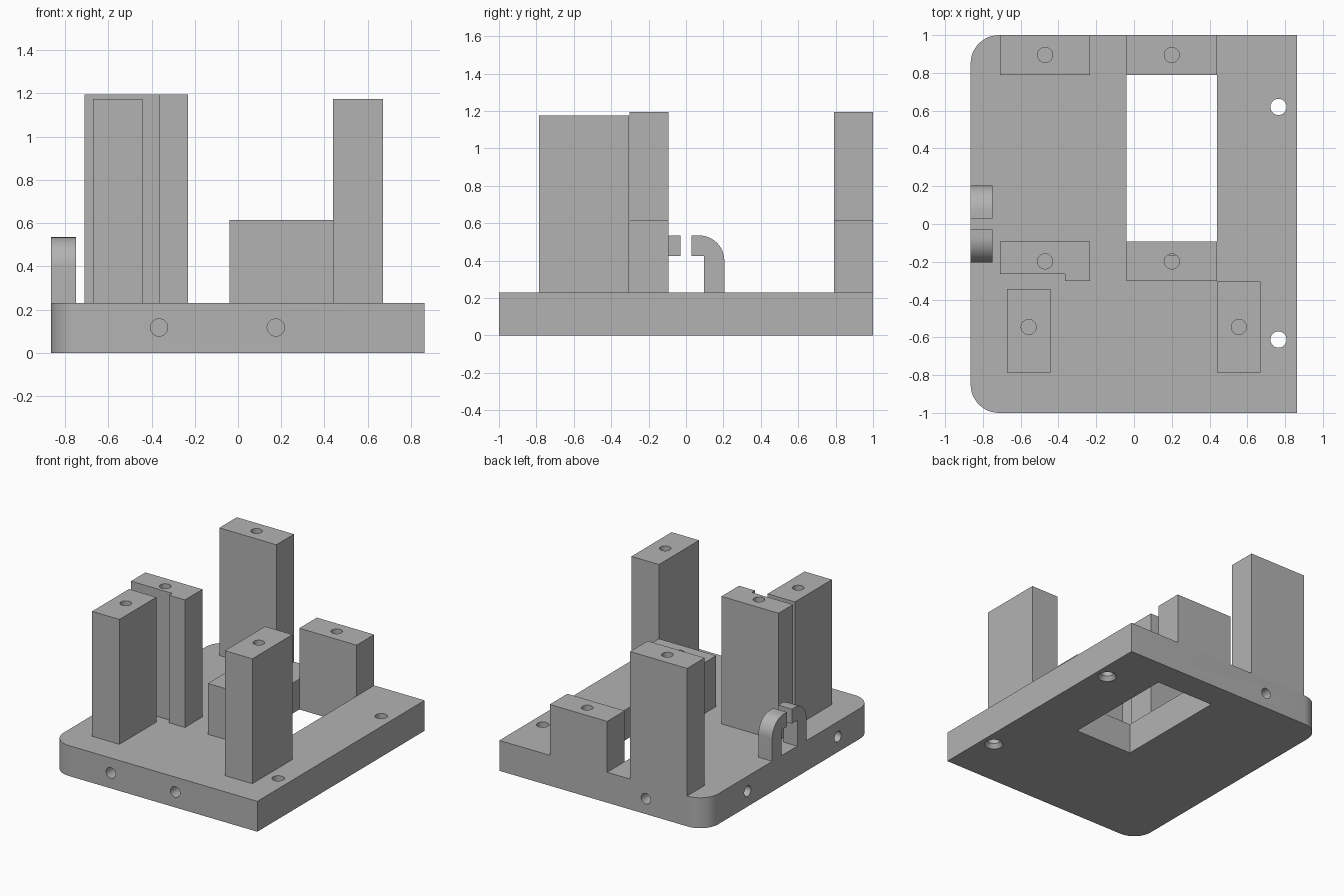
import bpy, bmesh, math
from mathutils import Vector

cube = bpy.data.objects.get("Cube")
if cube:
    bpy.data.objects.remove(cube, do_unlink=True)

grey = bpy.data.materials.new("plain grey")
grey.use_nodes = True
colour = (0.45, 0.45, 0.45, 1)
grey.diffuse_color = colour
grey.node_tree.nodes["Principled BSDF"].inputs["Base Color"].default_value = colour

PLATE_TOP = 0.23
HOLE_R = 0.04


def prism(name, outline, direction):
    """Extrude a closed outline of 3D points along a direction."""
    bm = bmesh.new()
    base = bm.faces.new([bm.verts.new(p) for p in outline])
    out = bmesh.ops.extrude_face_region(bm, geom=[base])["geom"]
    moved = [g for g in out if isinstance(g, bmesh.types.BMVert)]
    bmesh.ops.translate(bm, verts=moved, vec=direction)
    bmesh.ops.recalc_face_normals(bm, faces=bm.faces)
    mesh = bpy.data.meshes.new(name)
    bm.to_mesh(mesh)
    bm.free()
    mesh.materials.append(grey)
    obj = bpy.data.objects.new(name, mesh)
    bpy.context.collection.objects.link(obj)
    return obj


def box(name, x0, x1, y0, y1, z0, z1):
    corners = [(x0, y0, z0), (x1, y0, z0), (x1, y1, z0), (x0, y1, z0)]
    return prism(name, corners, (0, 0, z1 - z0))


def rod(start, end, r1=HOLE_R, r2=HOLE_R):
    """Round cutter running between two points."""
    start, end = Vector(start), Vector(end)
    axis = end - start
    bpy.ops.mesh.primitive_cone_add(vertices=32, radius1=r1, radius2=r2,
                                    depth=axis.length, location=(start + end) / 2,
                                    rotation=axis.to_track_quat("Z", "Y").to_euler())
    tool = bpy.context.object
    tool.data.materials.append(grey)
    return tool


def cut(obj, *tools):
    for tool in tools:
        tool.hide_render = True
        mod = obj.modifiers.new("cut", "BOOLEAN")
        mod.operation, mod.solver, mod.object = "DIFFERENCE", "EXACT", tool
        bpy.context.view_layer.objects.active = obj
        bpy.ops.object.modifier_apply(modifier=mod.name)
        bpy.data.objects.remove(tool, do_unlink=True)


def arc(cx, cy, r, a0, a1, steps=12):
    angles = [math.radians(a0 + (a1 - a0) * i / steps) for i in range(steps + 1)]
    return [(cx + r * math.cos(a), cy + r * math.sin(a)) for a in angles]


def smooth(obj):
    bpy.ops.object.select_all(action="DESELECT")
    obj.select_set(True)
    bpy.context.view_layer.objects.active = obj
    bpy.ops.object.shade_smooth_by_angle(angle=math.radians(30))


# Base plate with two rounded corners
R = 0.15
outline = [(0.862, -1), (0.862, 1)]
outline += arc(-0.865 + R, 1 - R, R, 90, 180)
outline += arc(-0.865 + R, -1 + R, R, 180, 270)
plate = prism("base_plate", [(x, y, 0) for x, y in outline], (0, 0, PLATE_TOP))

# Window and countersunk mounting holes
cut(plate, box("window_cutter", -0.04, 0.44, -0.093, 0.79, -0.1, 0.4))
for y in (-0.612, 0.62):
    cut(plate, rod((0.765, y, -0.1), (0.765, y, 0.4), 0.043, 0.043),
        rod((0.765, y, -0.01), (0.765, y, 0.03), 0.073, 0.043))

# Blind holes in the plate edges
edge_holes = [((-0.365, -1), (0, 1)), ((0.175, -1), (0, 1)), ((-0.365, 1), (0, -1)),
              ((-0.865, 0.5), (1, 0)), ((-0.865, -0.58), (1, 0))]
for (x, y), (dx, dy) in edge_holes:
    cut(plate, rod((x - dx * 0.1, y - dy * 0.1, 0.117),
                   (x + dx * 0.2, y + dy * 0.2, 0.117)))
smooth(plate)

# Posts, each with a screw hole in its top
posts = {
    "rear_tall_post": (-0.71, -0.232, 0.79, 1, 1.195),
    "rear_short_post": (-0.04, 0.44, 0.79, 1, 0.615),
    "middle_tall_post": (-0.71, -0.232, -0.303, -0.093, 1.195),
    "middle_short_post": (-0.04, 0.44, -0.303, -0.093, 0.615),
    "front_right_post": (-0.672, -0.443, -0.785, -0.343, 1.175),
    "front_left_post": (0.44, 0.67, -0.785, -0.305, 1.175),
}
for name, (x0, x1, y0, y1, top) in posts.items():
    post = box(name, x0, x1, y0, y1, PLATE_TOP, top)
    cx, cy = (x0 + x1) / 2, (y0 + y1) / 2
    if name.startswith("front"):
        cy = -0.545
    # Relief steps on the two middle posts
    if name == "middle_tall_post":
        cut(post, box("step_cutter", -0.8, -0.365, -0.4, -0.265, 0.1, 1.3))
    if name == "middle_short_post":
        cut(post, box("recess_cutter", -0.1, 0.31, -0.165, 0, 0.1, 0.5))
    cut(post, rod((cx, cy, top - 0.2), (cx, cy, top + 0.1)))
    smooth(post)

# Pair of facing cable hooks
profile = [(0.205, PLATE_TOP)] + arc(0.07, 0.4, 0.135, 0, 90)
profile += [(0.03, 0.535), (0.03, 0.425), (0.095, 0.425), (0.095, PLATE_TOP)]
for name, side in (("rear_hook", 1), ("front_hook", -1)):
    hook = prism(name, [(-0.865, side * y, z) for y, z in profile], (0.115, 0, 0))
    smooth(hook)
